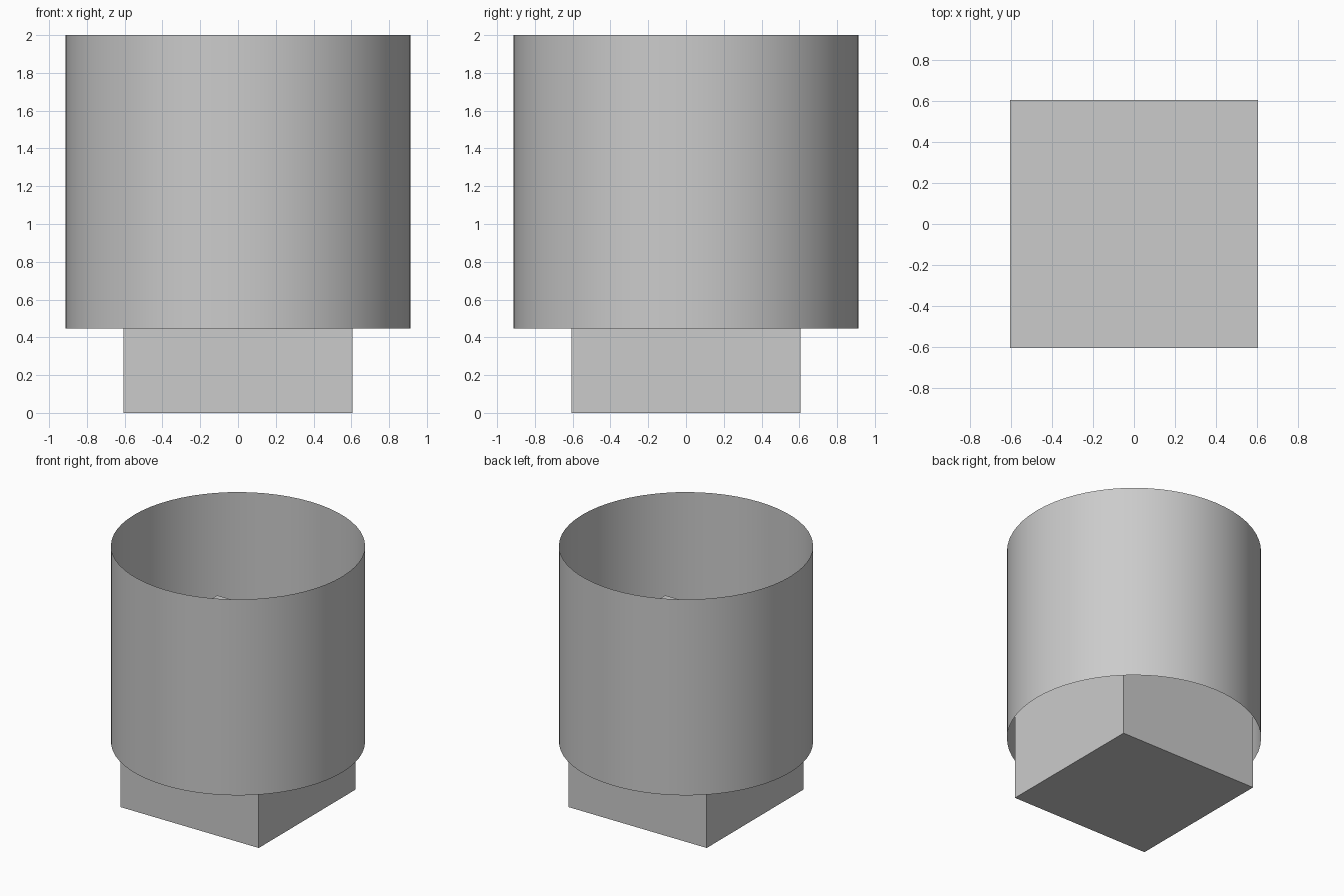
import bpy

cube = bpy.data.objects.get("Cube")
if cube:
    bpy.data.objects.remove(cube, do_unlink=True)

BOX_SIDE = 1.213
TUBE_RADIUS = 0.912
TUBE_BOTTOM, TUBE_TOP = 0.448, 2.0

# Single plain grey
grey = bpy.data.materials.new("plain_grey")
grey.use_nodes = True
colour = (0.6, 0.6, 0.6, 1)
grey.diffuse_color = colour
grey.node_tree.nodes["Principled BSDF"].inputs["Base Color"].default_value = colour


def finish(name):
    obj = bpy.context.object
    obj.name = obj.data.name = name
    obj.data.materials.append(grey)
    return obj


# Solid cube standing on the ground, reaching up inside the tube
bpy.ops.mesh.primitive_cube_add(size=BOX_SIDE, location=(0, 0, BOX_SIDE / 2))
finish("base_block")

# Thin round sleeve, open at both ends
bpy.ops.mesh.primitive_cylinder_add(
    vertices=64, radius=TUBE_RADIUS, depth=TUBE_TOP - TUBE_BOTTOM,
    end_fill_type='NOTHING', location=(0, 0, (TUBE_TOP + TUBE_BOTTOM) / 2))
finish("open_sleeve")
bpy.ops.object.shade_smooth_by_angle()
